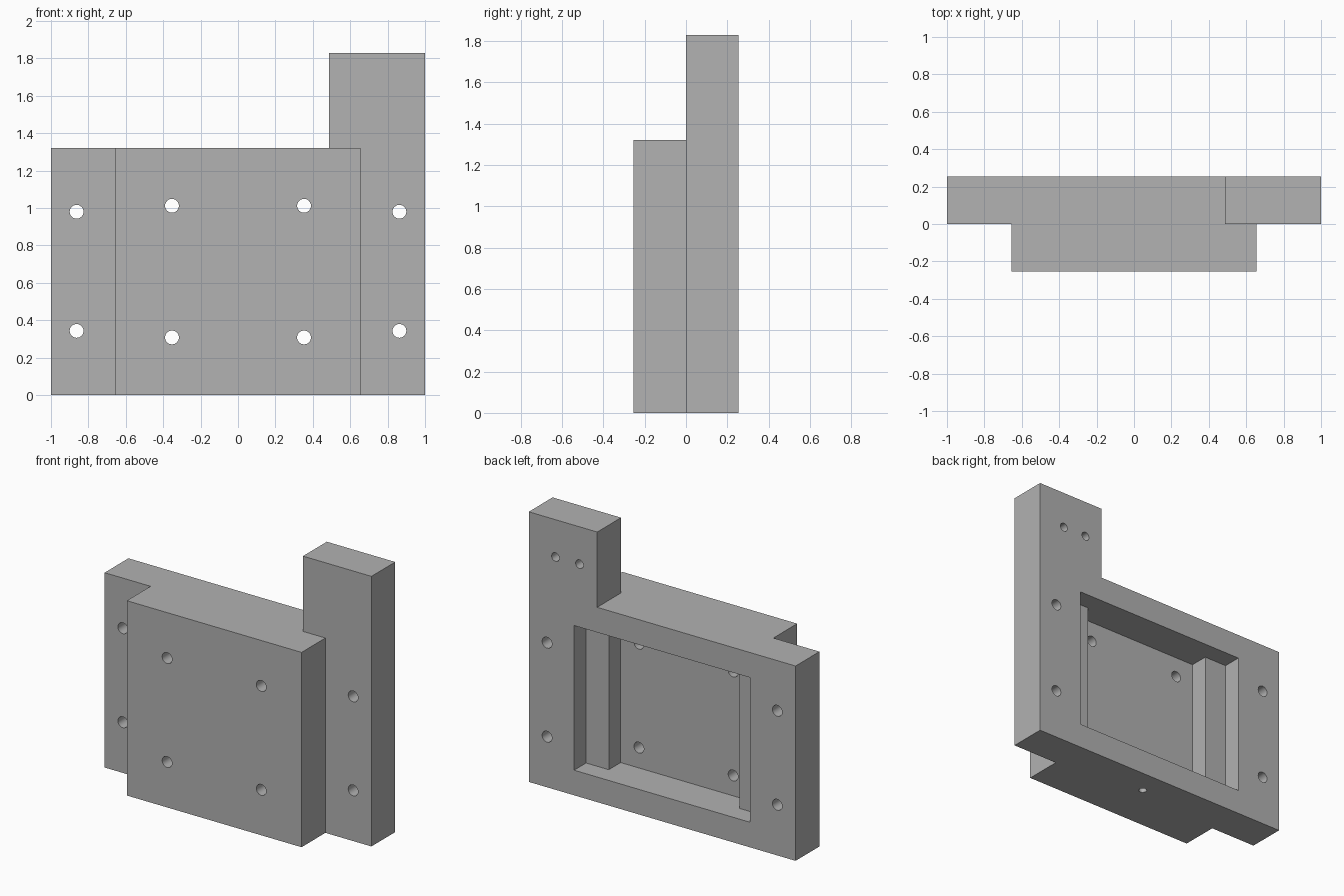
import bpy
import bmesh
from math import pi, radians
from mathutils import Matrix, Vector

cube = bpy.data.objects.get("Cube")
if cube:
    bpy.data.objects.remove(cube)

grey = bpy.data.materials.new("plain grey")
grey.use_nodes = True
colour = (0.445, 0.445, 0.445, 1)
grey.diffuse_color = colour
grey.node_tree.nodes["Principled BSDF"].inputs["Base Color"].default_value = colour

FRONT, MID, BACK = -0.255, 0.0, 0.255
TOP = 1.32


def make_object(name, bm):
    bmesh.ops.recalc_face_normals(bm, faces=bm.faces)
    mesh = bpy.data.meshes.new(name)
    bm.to_mesh(mesh)
    bm.free()
    mesh.materials.append(grey)
    obj = bpy.data.objects.new(name, mesh)
    bpy.context.collection.objects.link(obj)
    return obj


def slab(name, outline, y0, y1):
    """Extrude an x-z outline from y0 to y1."""
    bm = bmesh.new()
    face = bm.faces.new([bm.verts.new((x, y0, z)) for x, z in outline])
    grown = bmesh.ops.extrude_face_region(bm, geom=[face])["geom"]
    verts = [v for v in grown if isinstance(v, bmesh.types.BMVert)]
    bmesh.ops.translate(bm, verts=verts, vec=(0, y1 - y0, 0))
    return make_object(name, bm)


def box(name, half_width, z0, z1, y0, y1):
    w = half_width
    return slab(name, [(-w, z0), (w, z0), (w, z1), (-w, z1)], y0, y1)


def drill(centre, radius, length, axis="Y"):
    bm = bmesh.new()
    turn = Matrix.Rotation(pi / 2, 4, "X") if axis == "Y" else Matrix()
    bmesh.ops.create_cone(bm, cap_ends=True, segments=32, radius1=radius,
                          radius2=radius, depth=length,
                          matrix=Matrix.Translation(Vector(centre)) @ turn)
    return make_object("drill", bm)


def combine(target, tool, operation):
    mod = target.modifiers.new("combine", "BOOLEAN")
    mod.operation, mod.object, mod.solver = operation, tool, "EXACT"
    bpy.context.view_layer.objects.active = target
    bpy.ops.object.modifier_apply(modifier=mod.name)
    bpy.data.objects.remove(tool)


# Back plate with its tall corner post, joined to the front block
body = slab("mounting_bracket",
            [(-1, 0), (1, 0), (1, 1.83), (0.487, 1.83), (0.487, TOP), (-1, TOP)],
            MID, BACK)
combine(body, box("front_block", 0.655, 0, TOP, FRONT, 0.1), "UNION")

# Stepped rear recess
combine(body, box("outer_recess", 0.66, 0.17, 1.15, 0.127, 0.4), "DIFFERENCE")
combine(body, box("inner_recess", 0.49, 0.17, 1.15, MID, 0.4), "DIFFERENCE")

# Through holes in the flanges and the front block
for side in (-1, 1):
    for x, z in ((0.863, 0.343), (0.863, 0.98), (0.353, 0.308), (0.353, 1.012)):
        combine(body, drill((side * x, 0, z), 0.037, 1), "DIFFERENCE")

# Blind holes in the back of the post and in the underside
for x in (0.62, 0.80):
    combine(body, drill((x, BACK, 1.577), 0.029, 0.3), "DIFFERENCE")
combine(body, drill((0, 0.087, 0), 0.026, 0.2, "Z"), "DIFFERENCE")

bpy.ops.object.select_all(action="DESELECT")
body.select_set(True)
bpy.context.view_layer.objects.active = body
bpy.ops.object.shade_smooth_by_angle(angle=radians(30))
